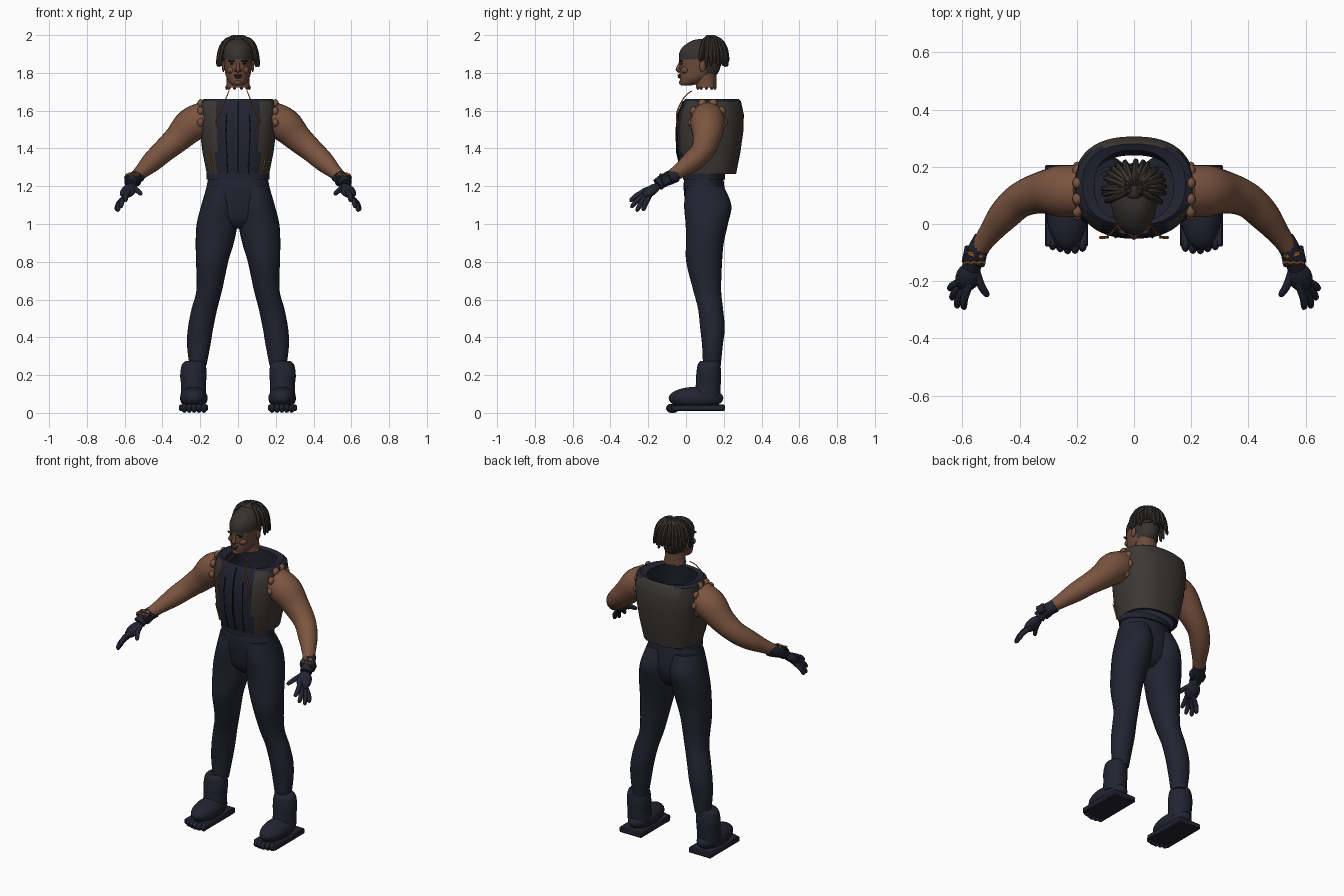
import bpy, bmesh, math, random
from mathutils import Vector, Matrix

if "Cube" in bpy.data.objects:
    bpy.data.objects.remove(bpy.data.objects["Cube"])

random.seed(4)

def material(name, c):
    m = bpy.data.materials.new(name)
    m.diffuse_color = (*c, 1)
    m.use_nodes = True
    m.node_tree.nodes["Principled BSDF"].inputs["Base Color"].default_value = m.diffuse_color
    return m

NAVY = material("navy cloth", (0.016, 0.017, 0.030))
BLACK = material("near black", (0.006, 0.006, 0.010))
VEST = material("brown grey leather", (0.046, 0.039, 0.034))
SKIN = material("brown skin", (0.20, 0.090, 0.052))
FACE = material("face skin", (0.15, 0.070, 0.042))
LIPS = material("dark lips", (0.085, 0.038, 0.030))
HAIR = material("dark hair", (0.036, 0.032, 0.029))
ORANGE = material("orange trim", (0.42, 0.16, 0.03))

def finish(name, bm, mats, rule=None, mirror=False):
    bmesh.ops.recalc_face_normals(bm, faces=bm.faces)
    if rule:
        for f in bm.faces:
            f.material_index = rule(f.calc_center_median(), f.normal)
    me = bpy.data.meshes.new(name)
    bm.to_mesh(me)
    bm.free()
    ob = bpy.data.objects.new(name, me)
    bpy.context.collection.objects.link(ob)
    for m in (mats if isinstance(mats, list) else [mats]):
        me.materials.append(m)
    if mirror:
        ob.modifiers.new("mirror", 'MIRROR')
    return ob

def smooth(rows, k):
    """Catmull-Rom interpolation of control rows."""
    out, n = [], len(rows)
    for i in range(n - 1):
        p = [rows[max(0, min(n - 1, i + d))] for d in (-1, 0, 1, 2)]
        for j in range(k):
            t = j / k
            out.append([b + .5 * t * (c - a + t * (2*a - 5*b + 4*c - d + t * (3*(b - c) + d - a)))
                        for a, b, c, d in zip(*p)])
    return out + [list(rows[-1])]

def skin_rings(bm, rings, closed=False):
    vs = [[bm.verts.new(p) for p in r] for r in rings]
    n = len(vs[0])
    for a, b in list(zip(vs, vs[1:])) + ([(vs[-1], vs[0])] if closed else []):
        for i in range(n):
            bm.faces.new((a[i], a[(i + 1) % n], b[(i + 1) % n], b[i]))
    if not closed:
        bm.faces.new(vs[0])
        bm.faces.new(vs[-1])

def loft(name, rows, mats, n=28, k=4, e=2.0, closed=False, rule=None, mirror=False):
    """Stack of horizontal superellipses: rows of (cx, cy, z, rx, ry)."""
    def pt(v, r):
        return math.copysign(abs(v) ** (2 / e), v) * r
    bm = bmesh.new()
    rings = [[(x + pt(math.cos(a), rx), y + pt(math.sin(a), ry), z)
              for a in (2 * math.pi * i / n for i in range(n))]
             for x, y, z, rx, ry in smooth(rows, k)]
    skin_rings(bm, rings, closed)
    return finish(name, bm, mats, rule, mirror)

def tube(name, pts, mats, n=12, k=4, mirror=False, rule=None):
    """Round tube through points of (x, y, z, radius)."""
    rows = smooth(pts, k)
    P = [Vector(r[:3]) for r in rows]
    bm, rings = bmesh.new(), []
    side = None
    for i, r in enumerate(rows):
        d = (P[min(i + 1, len(P) - 1)] - P[max(i - 1, 0)]).normalized()
        side = d.orthogonal() if side is None else side - d * side.dot(d)
        side.normalize()
        up = d.cross(side)
        rings.append([P[i] + r[3] * (math.cos(a) * side + math.sin(a) * up)
                      for a in (2 * math.pi * j / n for j in range(n))])
    skin_rings(bm, rings)
    return finish(name, bm, mats, rule, mirror)

def blob(name, c, r, mats, rot=None, mirror=False, seg=20):
    bm = bmesh.new()
    bmesh.ops.create_uvsphere(bm, u_segments=seg, v_segments=seg // 2, radius=1)
    M = Matrix.Translation(c) @ (rot or Matrix()) @ Matrix.Diagonal((*r, 1))
    bmesh.ops.transform(bm, matrix=M, verts=bm.verts)
    return finish(name, bm, mats, None, mirror)

def box(name, c, s, mats, rot=None, mirror=False, bevel=0.006):
    bm = bmesh.new()
    bmesh.ops.create_cube(bm, size=1)
    M = Matrix.Translation(c) @ (rot or Matrix()) @ Matrix.Diagonal((*s, 1))
    bmesh.ops.transform(bm, matrix=M, verts=bm.verts)
    bmesh.ops.bevel(bm, geom=bm.edges[:], offset=bevel, segments=1, affect='EDGES')
    return finish(name, bm, mats, None, mirror)

# Trousers: hips, legs and waistband
loft("hips", [(0, .095, 1.255, .155, .10), (0, .095, 1.2, .166, .108), (0, .105, 1.1, .185, .108),
              (0, .105, 1.02, .14, .09), (0, .105, .975, .05, .05)], NAVY)
loft("leg", [(.085, .10, 1.2, .08, .10), (.099, .115, 1.1, .095, .125), (.111, .11, 1.0, .108, .112),
             (.123, .10, .9, .101, .10), (.137, .096, .8, .085, .095), (.152, .112, .65, .068, .074),
             (.178, .13, .55, .068, .066), (.198, .14, .45, .067, .065), (.208, .14, .36, .062, .055),
             (.212, .137, .25, .045, .047)], NAVY, mirror=True)
loft("waistband", [(0, .095, 1.235, .166, .112), (0, .095, 1.268, .166, .112)], NAVY, k=1)

# Boots
loft("boot_ankle", [(.232, .125, .275, .045, .048), (.234, .122, .255, .063, .06), (.236, .12, .2, .070, .066),
                    (.236, .118, .15, .066, .066), (.236, .11, .08, .068, .07)], NAVY, mirror=True)
blob("boot_foot", (.234, .053, .078), (.073, .145, .060), NAVY, mirror=True, seg=28)
box("boot_sole", (.236, .064, .027), (.152, .286, .034), NAVY, mirror=True)
for i in range(5):
    blob("boot_toe", (.18 + .026 * i, -.082 + .007 * abs(i - 1.6), .024), (.016, .027, .024),
         NAVY, mirror=True, seg=12)

# Hollow vest: brown outside, navy front panel and lining
def vest_rule(c, n):
    out = n.x * c.x + n.y * (c.y - .125) > 0 and n.z < .75
    front = c.y < .06 and abs(c.x) < .118
    return 0 if out and not front else 1

loft("vest", [(0, .122, 1.265, .165, .143), (0, .12, 1.38, .188, .168), (0, .127, 1.5, .203, .178),
              (0, .132, 1.58, .210, .174), (0, .139, 1.65, .202, .152), (0, .138, 1.662, .18, .142),
              (0, .132, 1.652, .138, .125), (0, .122, 1.5, .15, .14), (0, .115, 1.27, .15, .125)],
     [VEST, NAVY], n=48, k=1, e=2.4, closed=True, rule=vest_rule)
tube("front_zip", [(0, -.022, 1.27, .004), (0, -.049, 1.38, .004), (0, -.052, 1.5, .004),
                   (0, -.043, 1.58, .004), (0, -.014, 1.65, .004)], BLACK, n=6, k=1)
tube("panel_seam", [(.055, -.020, 1.27, .003), (.06, -.043, 1.38, .003), (.065, -.047, 1.5, .003),
                    (.06, -.039, 1.58, .003)], BLACK, n=6, k=1, mirror=True)
tube("chest_cord", [(.048, .03, 1.705, .003), (.062, -.01, 1.67, .003), (.095, -.045, 1.6, .004),
                    (.118, -.048, 1.55, .004), (.112, -.045, 1.52, .004), (.09, -.048, 1.49, .003)],
     ORANGE, n=6, mirror=True)
tube("hem_cord", [(.13, .008, 1.285, .004), (.14, .008, 1.32, .004), (.148, -.006, 1.385, .003)],
     ORANGE, n=6, mirror=True)

# Arms with ragged shoulder edge
tube("arm", [(.175, .115, 1.562, .088), (.25, .115, 1.522, .091), (.32, .11, 1.452, .074),
             (.395, .085, 1.385, .062), (.455, .03, 1.33, .055), (.51, -.04, 1.278, .039),
             (.545, -.09, 1.245, .032)], SKIN, n=20, mirror=True)
for i in range(7):
    a = math.radians(-50 + 40 * i)
    blob("shoulder_edge", (.198, .115 + .082 * math.cos(a), 1.553 + .09 * math.sin(a)),
         (.018, .024, .024), SKIN, mirror=True, seg=10)

# Gloves: cuff, palm, fingers, thumb and orange wrist trim
tube("glove_cuff", [(.525, -.055, 1.258, .037), (.545, -.09, 1.243, .037), (.56, -.125, 1.226, .034),
                    (.568, -.15, 1.208, .034)], NAVY, mirror=True)
turn = Matrix.Rotation(math.radians(12), 4, 'Z') @ Matrix.Rotation(math.radians(25), 4, 'X')
box("wrist_block", (.557, -.113, 1.235), (.082, .05, .056), NAVY, turn, mirror=True)
tube("wrist_trim", [(.522 + .012 * i, -.138 + .005 * (i % 2), 1.258 + .006 * (i % 2), .005)
                    for i in range(7)], ORANGE, n=6, k=2, mirror=True)
box("wrist_clasp", (.553, -.108, 1.267), (.055, .016, .010), ORANGE, turn, mirror=True, bevel=.003)
palm = Vector((.06, -.12, -.09)).to_track_quat('Y', 'X').to_matrix().to_4x4()
blob("palm", (.580, -.185, 1.176), (.026, .060, .043), NAVY, palm, mirror=True)
for a, b in [((.578, -.225, 1.168), (.597, -.298, 1.122)), ((.59, -.225, 1.15), (.622, -.292, 1.088)),
             ((.598, -.215, 1.14), (.64, -.262, 1.068)), ((.602, -.2, 1.135), (.648, -.228, 1.072)),
             ((.548, -.17, 1.19), (.512, -.254, 1.158))]:
    A, B = Vector(a), Vector(b)
    M = A.lerp(B, .5) + Vector((.006, 0, .006))
    tube("finger", [(*A.lerp(B, -.3), .014), (*M, .014), (*A.lerp(B, .9), .011), (*B, .004)],
         NAVY, n=10, k=3, mirror=True)

# Head: neck, skull with hair at the back, facial features
loft("neck", [(0, .108, 1.722, .066, .054), (0, .105, 1.75, .060, .056), (0, .10, 1.8, .060, .06)], FACE)
for i in range(10):
    a = 2 * math.pi * i / 10
    blob("neck_edge", (.059 * math.cos(a), .108 + .047 * math.sin(a), 1.722), (.009, .009, .012),
         FACE, seg=8)
loft("head", [(0, .0, 1.733, .022, .024), (0, .022, 1.745, .042, .053), (0, .05, 1.772, .060, .083),
              (0, .068, 1.80, .068, .102), (0, .075, 1.84, .073, .109), (0, .078, 1.88, .076, .114),
              (0, .08, 1.92, .07, .105)], [FACE, HAIR], n=36,
     rule=lambda c, n: 1 if c.z > 1.79 and c.y > .1 else 0)
loft("hair_cap", [(0, .079, 1.872, .079, .117), (0, .080, 1.90, .079, .117), (0, .083, 1.93, .073, .106),
                  (0, .09, 1.957, .058, .083), (0, .095, 1.975, .036, .05), (0, .1, 1.98, .008, .01)],
     HAIR, n=36)
tube("nose", [(0, -.03, 1.857, .007), (0, -.038, 1.835, .009), (0, -.043, 1.817, .012),
              (0, -.035, 1.803, .005)], FACE)
blob("nostril", (.012, -.034, 1.814), (.009, .010, .008), FACE, mirror=True, seg=10)
blob("brow", (.03, -.027, 1.863), (.024, .010, .006), HAIR, mirror=True, seg=12)
blob("eye", (.03, -.022, 1.848), (.013, .007, .005), BLACK, mirror=True, seg=12)
blob("cheek", (.036, -.004, 1.815), (.024, .022, .020), FACE, mirror=True)
blob("upper_lip", (0, -.035, 1.787), (.024, .011, .006), LIPS, seg=14)
blob("lower_lip", (0, -.033, 1.777), (.020, .012, .006), LIPS, seg=14)
blob("chin", (0, -.018, 1.750), (.022, .020, .016), FACE)
blob("ear", (.077, .088, 1.835), (.009, .018, .030), FACE, mirror=True)

# Tied locks falling over the sides and back of the head
for layer, (count, rad, drop) in enumerate([(17, 1.0, .135), (13, .84, .11), (9, .6, .05)]):
    for i in range(count):
        a = math.radians(-115 + 230 * i / (count - 1) + random.uniform(-5, 5))
        sx, sy = math.sin(a), math.cos(a)
        top = 1.978 + .004 * layer
        end = top - drop + random.uniform(-.015, .02)
        def at(f, z, r):
            return (sx * .108 * f * rad, .125 + sy * .096 * f * rad, z, r)
        tube("hair_lock", [at(.1, top - .012, .010), at(.38, top + .004, .012), at(.72, top - .02, .012),
                           at(.92, (top + end) / 2, .011), at(1.0, end + .015, .009), at(1.03, end, .003)],
             HAIR, n=7, k=2)
blob("hair_knot", (0, .125, 1.972), (.04, .04, .022), HAIR)

# Shading
bpy.ops.object.select_all(action='SELECT')
bpy.context.view_layer.objects.active = bpy.context.selected_objects[0]
bpy.ops.object.shade_smooth_by_angle(angle=math.radians(40))
